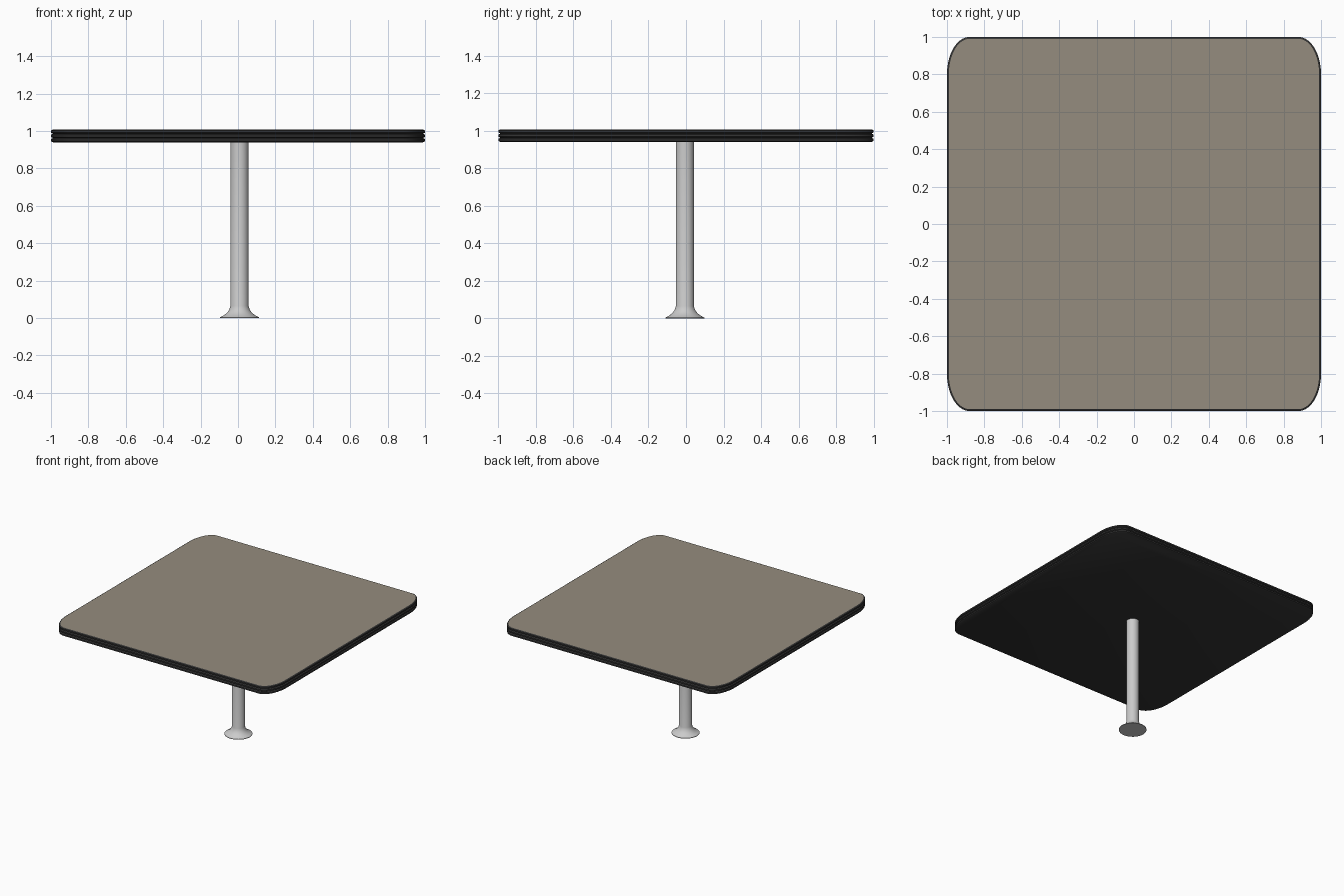
import bpy, bmesh, math

if "Cube" in bpy.data.objects:
    bpy.data.objects.remove(bpy.data.objects["Cube"])


def material(name, rgb):
    m = bpy.data.materials.new(name)
    m.diffuse_color = (*rgb, 1)
    m.use_nodes = True
    m.node_tree.nodes["Principled BSDF"].inputs["Base Color"].default_value = m.diffuse_color
    return m


def outline(inset, z, seg=10):
    # Square with slightly elliptical corners, pulled in by inset
    half, rx, ry = 1 - inset, 0.12 - inset, 0.20 - inset
    pts = []
    for q, (sx, sy) in enumerate([(1, 1), (-1, 1), (-1, -1), (1, -1)]):
        for i in range(seg + 1):
            a = math.pi / 2 * (q + i / seg)
            pts.append((sx * (half - rx) + rx * math.cos(a),
                        sy * (half - ry) + ry * math.sin(a), z))
    return pts


def circle(r, z, seg=32, cx=0.008, cy=-0.006):
    return [(cx + r * math.cos(2 * math.pi * i / seg),
             cy + r * math.sin(2 * math.pi * i / seg), z) for i in range(seg)]


def loft(name, loops, mat=None, cap_start=True, cap_end=True):
    bm = bmesh.new()
    rings = [[bm.verts.new(p) for p in loop] for loop in loops]
    for a, b in zip(rings, rings[1:]):
        n = len(a)
        for i in range(n):
            j = (i + 1) % n
            bm.faces.new((a[i], a[j], b[j], b[i]))
    if cap_start:
        bm.faces.new(rings[0][::-1])
    if cap_end:
        bm.faces.new(rings[-1])
    me = bpy.data.meshes.new(name)
    bm.to_mesh(me)
    bm.free()
    ob = bpy.data.objects.new(name, me)
    bpy.context.collection.objects.link(ob)
    if mat:
        me.materials.append(mat)
    bpy.ops.object.select_all(action='DESELECT')
    ob.select_set(True)
    bpy.context.view_layer.objects.active = ob
    bpy.ops.object.shade_smooth_by_angle(angle=math.radians(35))
    return ob


dark = material("dark_edge", (0.035, 0.035, 0.035))
tan = material("tan_laminate", (0.30, 0.265, 0.21))

# Ribbed edge band and underside: three ribs separated by grooves
bottom, top, ribs = 0.94, 1.008, 3
pitch = (top - bottom) / ribs
profile = []
for k in range(ribs):
    z = bottom + k * pitch
    profile += [(0.01, z), (0.0, z + pitch * 0.25),
                (0.0, z + pitch * 0.75)]
profile.append((0.01, top))
loft("tabletop_edge_and_underside", [outline(d, z) for d, z in profile],
     dark, cap_end=False)

# Laminate top surface
loft("tabletop_surface", [outline(0.01, top)], tan, cap_start=False)

# Post with flared foot
post = [(0.104, 0.0), (0.104, 0.004), (0.085, 0.014), (0.068, 0.027),
        (0.055, 0.044), (0.048, 0.065), (0.048, bottom + 0.003)]
loft("pedestal_post", [circle(r, z) for r, z in post])
